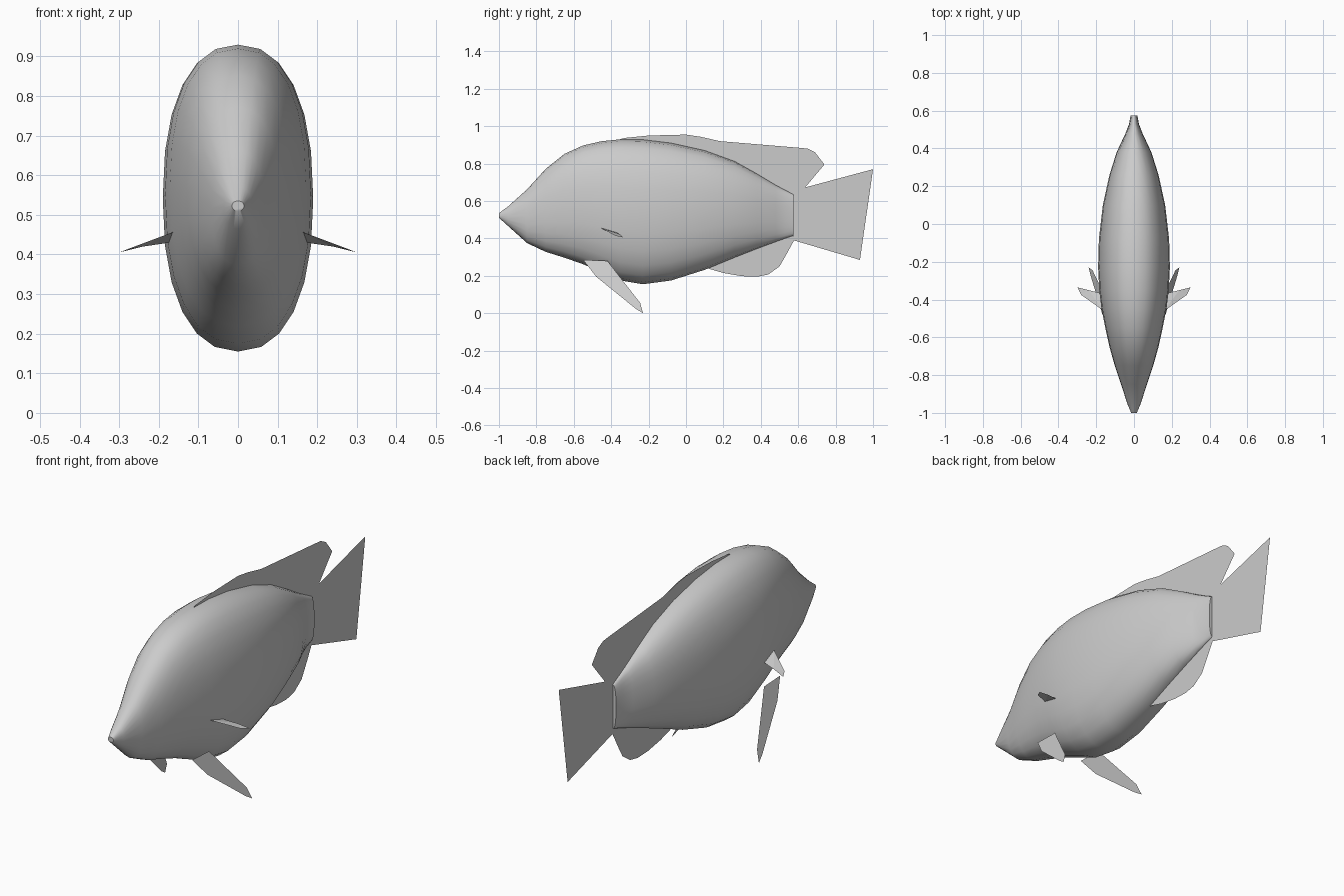
import bpy, bmesh, math

cube = bpy.data.objects.get("Cube")
if cube:
    bpy.data.objects.remove(cube, do_unlink=True)

grey = bpy.data.materials.new("soft_grey")
grey.use_nodes = True
COLOUR = (0.6, 0.6, 0.6, 1)
grey.diffuse_color = COLOUR
grey.node_tree.nodes["Principled BSDF"].inputs["Base Color"].default_value = COLOUR


def add_object(name, bm):
    mesh = bpy.data.meshes.new(name)
    bm.to_mesh(mesh)
    bm.free()
    mesh.materials.append(grey)
    ob = bpy.data.objects.new(name, mesh)
    bpy.context.collection.objects.link(ob)
    return ob


def fin(name, points):
    """A thin flat sheet from an outline."""
    bm = bmesh.new()
    face = bm.faces.new([bm.verts.new(p) for p in points])
    bmesh.ops.triangulate(bm, faces=[face])
    return add_object(name, bm)


def rounded(v):
    """Slightly squared ellipse."""
    return math.copysign(abs(v) ** 0.87, v)


# Body: stations of length, belly height, back height, half width
STATIONS = [
    (-1.0, .51, .535, .015), (-.95, .465, .572, .036), (-.85, .375, .662, .068),
    (-.75, .328, .772, .102), (-.65, .297, .852, .130), (-.55, .262, .897, .152),
    (-.45, .218, .920, .172), (-.35, .175, .930, .184), (-.23, .155, .928, .190),
    (-.08, .175, .910, .186), (.1, .232, .870, .165), (.26, .298, .812, .130),
    (.38, .345, .745, .092), (.48, .382, .685, .045), (.53, .400, .658, .026),
    (.575, .415, .635, .018),
]
SIDES = 24
bm = bmesh.new()
rings = []
for y, low, high, half in STATIONS:
    ring = []
    for i in range(SIDES):
        a = math.tau * i / SIDES
        z = (low + high) / 2 + (high - low) / 2 * rounded(math.sin(a))
        ring.append(bm.verts.new((half * rounded(math.cos(a)), y, z)))
    rings.append(ring)
for a, b in zip(rings, rings[1:]):
    for i in range(SIDES):
        j = (i + 1) % SIDES
        bm.faces.new((a[i], a[j], b[j], b[i]))
bm.faces.new(rings[0])
bm.faces.new(rings[-1])
bmesh.ops.recalc_face_normals(bm, faces=bm.faces)
body = add_object("body", bm)
bpy.context.view_layer.objects.active = body
body.select_set(True)
bpy.ops.object.shade_smooth_by_angle(angle=math.radians(50))

# Fins on the middle plane, as length and height
MIDDLE_FINS = {
    "dorsal_fin": [(-.42, .91), (-.33, .937), (-.2, .95), (0, .955), (.08, .943),
                   (.18, .92), (.6, .885), (.65, .88), (.69, .86), (.74, .795),
                   (.635, .67), (.57, .63), (.4, .68), (.1, .82)],
    "tail_fin": [(.565, .63), (.635, .672), (1, .77), (.93, .715), (.86, .645),
                 (.815, .57), (.795, .5), (.82, .415), (.86, .36), (.92, .335),
                 (.93, .285), (.575, .39)],
    "anal_fin": [(.08, .25), (.2, .215), (.3, .198), (.38, .195), (.44, .207),
                 (.5, .25), (.54, .32), (.578, .39), (.57, .43), (.3, .36)],
}
for name, outline in MIDDLE_FINS.items():
    fin(name, [(0, y, z) for y, z in outline])

# Paired fins, mirrored left and right
PECTORAL = [(.16, -.46, .458), (.28, -.375, .413), (.30, -.335, .405),
            (.24, -.35, .42), (.16, -.37, .432)]
PELVIC = [(-.55, .285), (-.48, .195), (-.27, .025), (-.23, 0), (-.245, .055),
          (-.37, .215), (-.42, .28)]
for side, s in (("left", 1), ("right", -1)):
    fin(side + "_pectoral_fin", [(s * x, y, z) for x, y, z in PECTORAL])
    fin(side + "_pelvic_fin", [(s * (.24 - .375 * z), y, z) for y, z in PELVIC])
